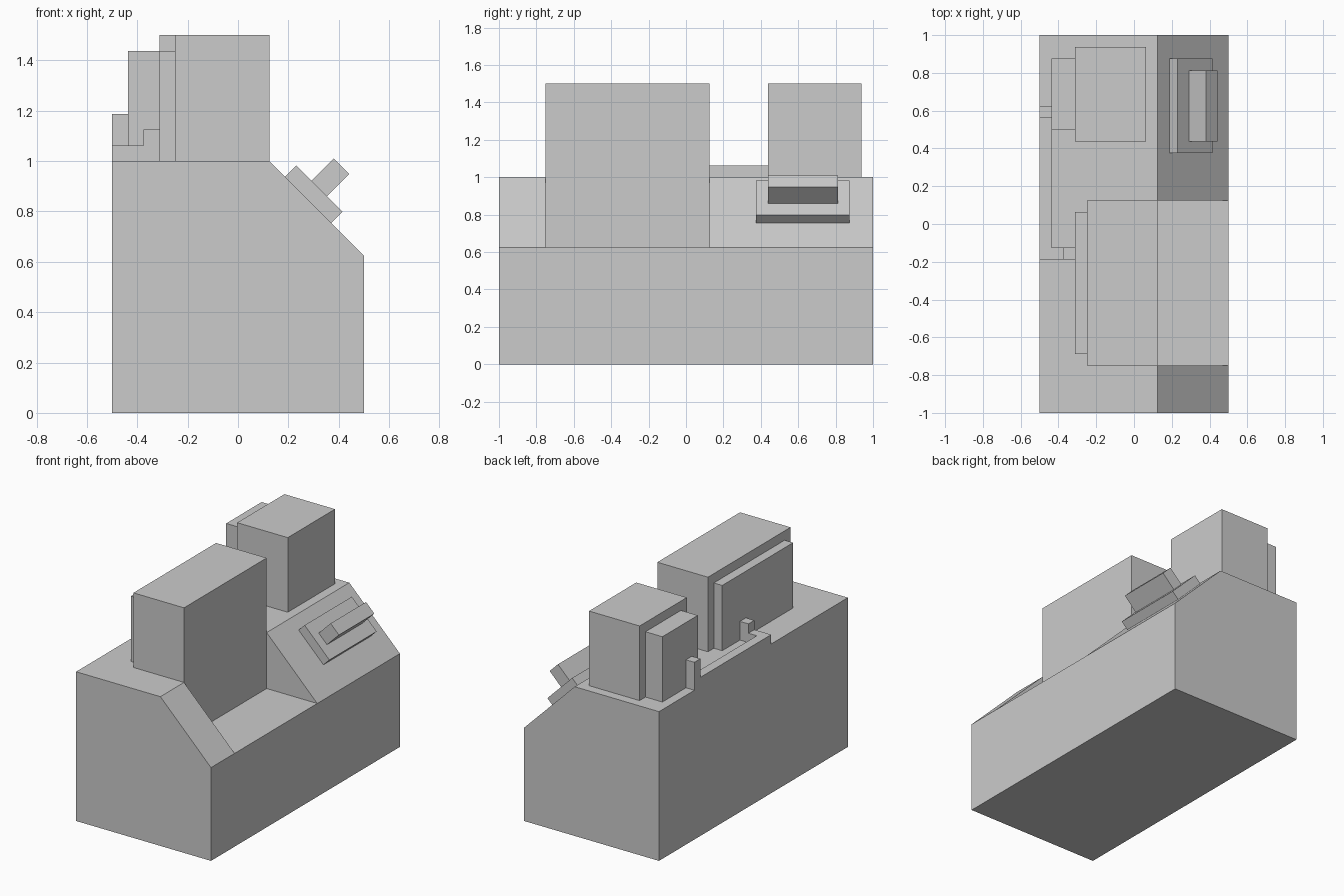
import bpy
import bmesh
from math import sqrt

if "Cube" in bpy.data.objects:
    bpy.data.objects.remove(bpy.data.objects["Cube"])


def prism(name, profile, y0, y1):
    """Extrude an x-z profile from y0 to y1."""
    bm = bmesh.new()
    face = bm.faces.new([bm.verts.new((x, y0, z)) for x, z in profile])
    ext = bmesh.ops.extrude_face_region(bm, geom=[face])
    moved = [v for v in ext["geom"] if isinstance(v, bmesh.types.BMVert)]
    bmesh.ops.translate(bm, verts=moved, vec=(0, y1 - y0, 0))
    bmesh.ops.recalc_face_normals(bm, faces=bm.faces)
    mesh = bpy.data.meshes.new(name)
    bm.to_mesh(mesh)
    bm.free()
    obj = bpy.data.objects.new(name, mesh)
    bpy.context.collection.objects.link(obj)
    return obj


def box(name, x0, x1, y0, y1, z0, z1):
    return prism(name, [(x0, z0), (x1, z0), (x1, z1), (x0, z1)], y0, y1)


def sloped_box(name, x, z, length, height, y0, y1):
    """Box tilted 45 degrees; (x, z) is its upper corner on the slope."""
    l, h = length / sqrt(2), height / sqrt(2)
    profile = [(x, z), (x + l, z - l), (x + l + h, z - l + h), (x + h, z + h)]
    return prism(name, profile, y0, y1)


# Desk body with a stepped front, plus the two sloped consoles
prism("desk_body", [(-0.5, 0), (0.5, 0), (0.5, 0.625), (0.125, 0.625),
                    (0.125, 1), (-0.5, 1)], -1, 1)
for name, y0, y1 in (("console_slope_near", -1, -0.75),
                     ("console_slope_far", 0.125, 1)):
    prism(name, [(0.125, 0.625), (0.5, 0.625), (0.125, 1)], y0, y1)

# Large cabinet and its back panel
box("large_cabinet", -0.25, 0.125, -0.75, 0.125, 1, 1.5)
box("large_cabinet_back", -0.3125, -0.25, -0.6875, 0.0625, 1, 1.4375)

# Small cabinet and its back panel
box("small_cabinet", -0.3125, 0.0625, 0.4375, 0.9375, 1, 1.5)
box("small_cabinet_back", -0.4375, -0.3125, 0.5, 0.875, 1, 1.4375)

# Cable joining the two cabinets along the rear edge
box("cable_run", -0.5, -0.4375, -0.125, 0.5625, 1, 1.0625)
box("cable_corner", -0.5, -0.375, -0.1875, -0.125, 1, 1.0625)
box("cable_plug_large", -0.375, -0.3125, -0.1875, -0.125, 1, 1.125)
box("cable_plug_small", -0.5, -0.4375, 0.5625, 0.625, 1, 1.1875)

# Control pad and raised handle on the far slope
sloped_box("control_pad", 0.187, 0.938, 0.26, 0.0625, 0.375, 0.875)
sloped_box("control_handle", 0.292, 0.922, 0.087, 0.125, 0.4375, 0.8125)
